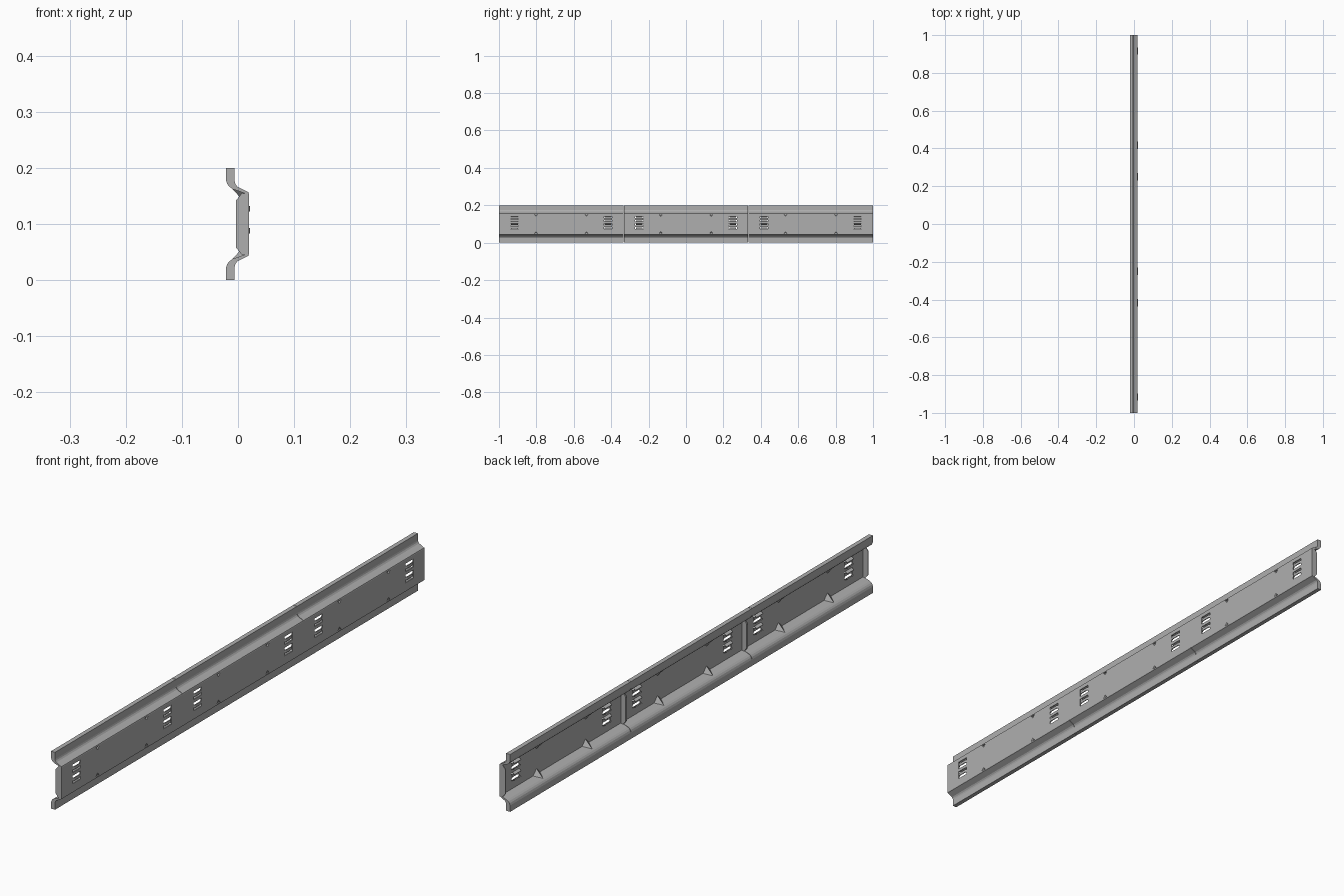
import bpy, bmesh
from mathutils import Vector

if "Cube" in bpy.data.objects:
    bpy.data.objects.remove(bpy.data.objects["Cube"])

STEEL = bpy.data.materials.new("dark_steel")
STEEL.diffuse_color = (.43, .43, .43, 1)
STEEL.use_nodes = True
STEEL.node_tree.nodes["Principled BSDF"].inputs["Base Color"].default_value = STEEL.diffuse_color


def finish(bm, name):
    bmesh.ops.recalc_face_normals(bm, faces=bm.faces[:])
    me = bpy.data.meshes.new(name)
    bm.to_mesh(me)
    bm.free()
    me.materials.append(STEEL)
    ob = bpy.data.objects.new(name, me)
    bpy.context.collection.objects.link(ob)
    return ob


def prism(bm, pts, vec):
    """Close a planar outline and sweep it along vec."""
    f = bm.faces.new([bm.verts.new(p) for p in pts])
    r = bmesh.ops.extrude_face_region(bm, geom=[f])
    vs = [g for g in r['geom'] if isinstance(g, bmesh.types.BMVert)]
    bmesh.ops.translate(bm, verts=vs, vec=Vector(vec))


def tetra(bm, pts):
    v = [bm.verts.new(p) for p in pts]
    for a, b, c in ((0, 1, 2), (0, 3, 1), (1, 3, 2), (2, 3, 0)):
        bm.faces.new((v[a], v[b], v[c]))


def flip(pts):
    """Mirror an (x, z) outline about the mid height."""
    return [(x, 0.2 - z) for x, z in reversed(pts)]


# Upper half of the rolled hat section: front side going down, back side going up
FRONT = [(-.006, .2), (-.006, .176), (-.0045, .171), (-.001, .1665), (.0185, .1565), (.0195, .1535)]
BACK = [(.0155, .1535), (-.009, .162), (-.015, .166), (-.019, .171), (-.0215, .178), (-.0215, .2)]
SECTION = FRONT + flip(FRONT) + flip(BACK) + BACK

# End tab folded back from the web, with clipped corners
TAB = [(-.0035, .142), (.007, .155), (.0195, .1535)]
TAB = TAB + flip(TAB)

# Bridge clip outline in (y, x)
CLIP = [(-.024, .017), (-.016, .0215), (.016, .0215), (.024, .017),
        (.020, .015), (.014, .0185), (-.014, .0185), (-.020, .015)]

GAP = 0.0008
HALF = 1 / 3
for i, yc in enumerate((-2 * HALF, 0, 2 * HALF)):
    y0 = yc - HALF + (GAP if i > 0 else 0)
    y1 = yc + HALF - (GAP if i < 2 else 0)

    # Rolled hat section
    bm = bmesh.new()
    prism(bm, [(x, y0, z) for x, z in SECTION], (0, y1 - y0, 0))
    rail = finish(bm, f"rail_section_{i + 1}")

    # Openings behind the clips and notches in front of the gussets
    bm = bmesh.new()
    for s in (-1, 1):
        y = yc + s * 0.25
        for z in (.088, .127):
            prism(bm, [(.005, y - .022, z - .014), (.005, y + .022, z - .014),
                       (.005, y + .022, z + .014), (.005, y - .022, z + .014)], (.03, 0, 0))
        y = yc + s * 0.135
        for m in (-1, 1):
            tetra(bm, [(.022, y, .1 + m * .038), (.022, y - .012, .1 + m * .052),
                       (.022, y + .012, .1 + m * .052), (.010, y, .1 + m * .050)])
    cutter = finish(bm, "opening_cutter")
    cutter.hide_render = True
    mod = rail.modifiers.new("openings", 'BOOLEAN')
    mod.object = cutter
    mod.operation = 'DIFFERENCE'
    bpy.context.view_layer.objects.active = rail
    bpy.ops.object.modifier_apply(modifier=mod.name)
    bpy.data.objects.remove(cutter)

    # Folded end tabs at both ends of the section
    bm = bmesh.new()
    for y in (y0, y1 - .003):
        prism(bm, [(x, y, z) for x, z in TAB], (0, .003, 0))
    finish(bm, f"end_tabs_{i + 1}")

    # Two bridge clips stacked at each end
    bm = bmesh.new()
    for s in (-1, 1):
        ye = yc + s * 0.25
        for z in (.088, .127):
            prism(bm, [(x, ye + y, z - .005) for y, x in CLIP], (0, 0, .010))
            # tongues curling inwards from the edges of the opening
            for t in (-1, 1):
                zt = z + t * .015
                prism(bm, [(.0185, ye - .018, zt), (.0155, ye - .018, zt),
                           (.006, ye - .018, zt - t * .005), (.008, ye - .018, zt - t * .008)],
                      (0, .036, 0))
    finish(bm, f"bridge_clips_{i + 1}")

    # Pressed corner gussets on the back
    bm = bmesh.new()
    for s in (-1, 1):
        y = yc + s * 0.135
        for m in (-1, 1):
            tetra(bm, [(-.014, y, .1 + m * .067), (.016, y, .1 + m * .034),
                       (.016, y - .02, .1 + m * .054), (.016, y + .02, .1 + m * .054)])
    finish(bm, f"corner_gussets_{i + 1}")
